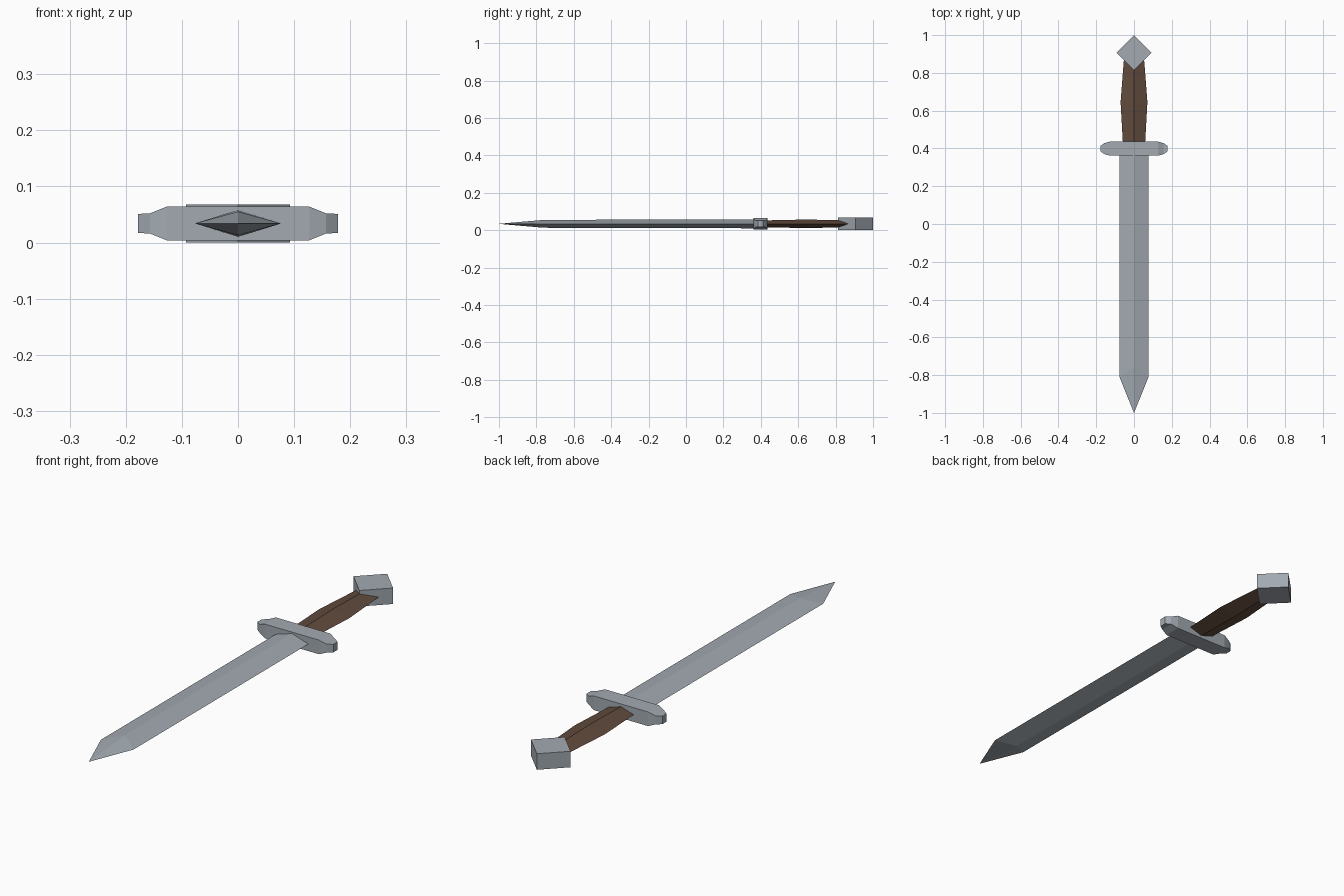
import bpy, bmesh, math

if "Cube" in bpy.data.objects:
    bpy.data.objects.remove(bpy.data.objects["Cube"])

ZC = 0.034  # height of the sword's centre plane


def material(name, rgb):
    m = bpy.data.materials.new(name)
    m.diffuse_color = (*rgb, 1)
    m.use_nodes = True
    m.node_tree.nodes["Principled BSDF"].inputs["Base Color"].default_value = m.diffuse_color
    return m


steel = material("steel grey", (0.36, 0.40, 0.44))
leather = material("leather brown", (0.12, 0.07, 0.046))


def loft(name, rings, mat):
    """Skin a list of equal-length point rings and cap both ends."""
    bm = bmesh.new()
    loops = [[bm.verts.new(p) for p in ring] for ring in rings]
    n = len(rings[0])
    for a, b in zip(loops, loops[1:]):
        for i in range(n):
            j = (i + 1) % n
            bm.faces.new((a[i], a[j], b[j], b[i]))
    bm.faces.new(loops[0])
    bm.faces.new(loops[-1])
    bmesh.ops.remove_doubles(bm, verts=bm.verts[:], dist=1e-5)
    bmesh.ops.recalc_face_normals(bm, faces=bm.faces[:])
    me = bpy.data.meshes.new(name)
    bm.to_mesh(me)
    bm.free()
    me.materials.append(mat)
    ob = bpy.data.objects.new(name, me)
    bpy.context.collection.objects.link(ob)
    return ob


def rhombus(y_edge, y_ridge, w, h):
    """Diamond section; edges and ridges may sit at different y."""
    return [(w, y_edge, ZC), (0, y_ridge, ZC + h),
            (-w, y_edge, ZC), (0, y_ridge, ZC - h)]


def rectangle(x, y, hy, hz):
    return [(x, y - hy, ZC - hz), (x, y + hy, ZC - hz),
            (x, y + hy, ZC + hz), (x, y - hy, ZC + hz)]


# Blade: diamond section, tapering to a tiny point
loft("blade", [rhombus(0.40, 0.40, 0.077, 0.024),
               rhombus(-0.81, -0.76, 0.077, 0.021),
               rhombus(-0.998, -0.998, 0.001, 0.0005)], steel)

# Crossguard: mirrored sections along x
half = [(0.127, 0.037, 0.030), (0.157, 0.029, 0.018), (0.178, 0.014, 0.017)]
sections = [(-x, a, b) for x, a, b in reversed(half)] + half
loft("crossguard", [rectangle(x, 0.399, a, b) for x, a, b in sections], steel)

# Grip: diamond section, swelling in the middle
loft("grip", [rhombus(y, y, w, h) for y, w, h in
              [(0.41, 0.058, 0.018), (0.645, 0.071, 0.023)]]
     + [rhombus(0.865, 0.865, 0.054, 0.018)], leather)

# Pommel: square block turned 45 degrees
corners = [(0.093 * math.cos(i * math.pi / 2), 0.907 + 0.093 * math.sin(i * math.pi / 2))
           for i in range(4)]
loft("pommel", [[(x, y, z) for x, y in corners] for z in (0, 2 * ZC)], steel)
